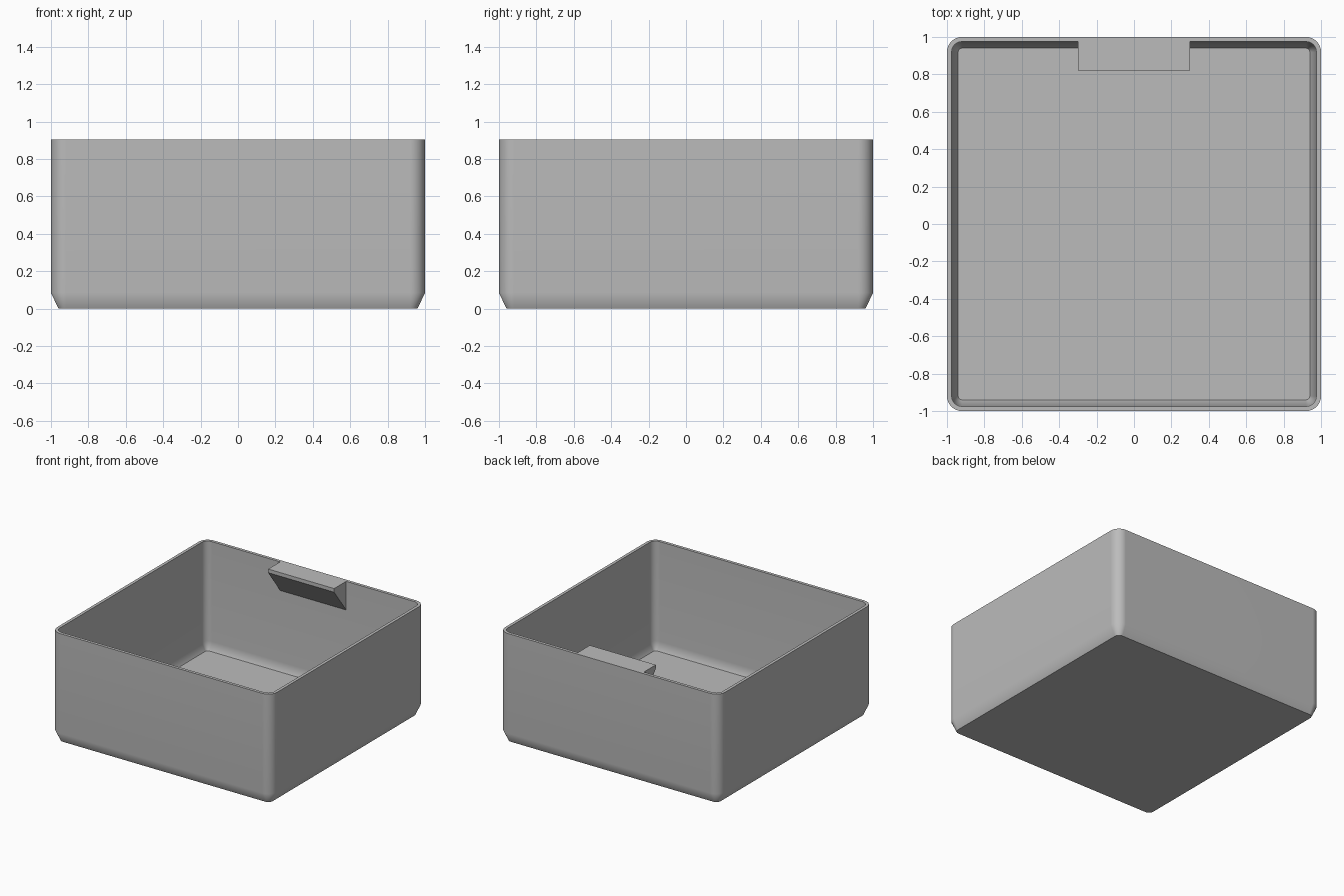
import bpy, bmesh, math

cube = bpy.data.objects.get("Cube")
if cube:
    bpy.data.objects.remove(cube)

# Single matte grey plastic
grey = bpy.data.materials.new("grey_plastic")
grey.use_nodes = True
COLOUR = (0.5, 0.5, 0.5, 1)
grey.diffuse_color = COLOUR
grey.node_tree.nodes["Principled BSDF"].inputs["Base Color"].default_value = COLOUR

HEIGHT = 0.905
WALL = 0.025
FLOOR = 0.02
CHAMFER_Z = 0.085
SEGMENTS = 8


def rounded_square(half, radius, z):
    """Points of a rounded square ring, counter-clockwise."""
    points = []
    for corner in range(4):
        mid = math.pi / 4 + corner * math.pi / 2
        cx = math.copysign(half - radius, math.cos(mid))
        cy = math.copysign(half - radius, math.sin(mid))
        for i in range(SEGMENTS + 1):
            a = corner * math.pi / 2 + i / SEGMENTS * math.pi / 2
            points.append((cx + radius * math.cos(a), cy + radius * math.sin(a), z))
    return points


def make_object(name, bm):
    bmesh.ops.recalc_face_normals(bm, faces=bm.faces)
    mesh = bpy.data.meshes.new(name)
    bm.to_mesh(mesh)
    bm.free()
    obj = bpy.data.objects.new(name, mesh)
    bpy.context.collection.objects.link(obj)
    mesh.materials.append(grey)
    return obj


# Bin shell: rings lofted up the outside, over the rim and down the inside
sections = [
    (0.96, 0.04, 0),
    (1, 0.08, CHAMFER_Z),
    (1, 0.08, HEIGHT),
    (1 - WALL, 0.08 - WALL, HEIGHT),
    (1 - WALL, 0.08 - WALL, CHAMFER_Z),
    (0.94, 0.02, FLOOR),
]
bm = bmesh.new()
rings = [[bm.verts.new(p) for p in rounded_square(*s)] for s in sections]
for low, high in zip(rings, rings[1:]):
    for i in range(len(low)):
        j = (i + 1) % len(low)
        bm.faces.new((low[i], low[j], high[j], high[i]))
bm.faces.new(rings[0])
bm.faces.new(rings[-1])
shell = make_object("bin_shell", bm)

# Smooth corners and chamfers, flat walls, crisp rim and floor
bpy.ops.object.select_all(action="DESELECT")
shell.select_set(True)
bpy.context.view_layer.objects.active = shell
bpy.ops.object.shade_smooth_by_angle(angle=math.radians(30))
weighted = shell.modifiers.new("flat_walls", "WEIGHTED_NORMAL")
weighted.keep_sharp = True

# Label tab: wedge profile on the inner back wall, flush with the rim
profile = [
    (1 - WALL, HEIGHT),
    (0.82, HEIGHT),
    (0.82, HEIGHT - 0.03),
    (1 - WALL, HEIGHT - 0.235),
]
bm = bmesh.new()
face = bm.faces.new([bm.verts.new((-0.3, y, z)) for y, z in profile])
extruded = bmesh.ops.extrude_face_region(bm, geom=[face])["geom"]
bmesh.ops.translate(
    bm, vec=(0.6, 0, 0), verts=[v for v in extruded if isinstance(v, bmesh.types.BMVert)]
)
make_object("label_tab", bm)
